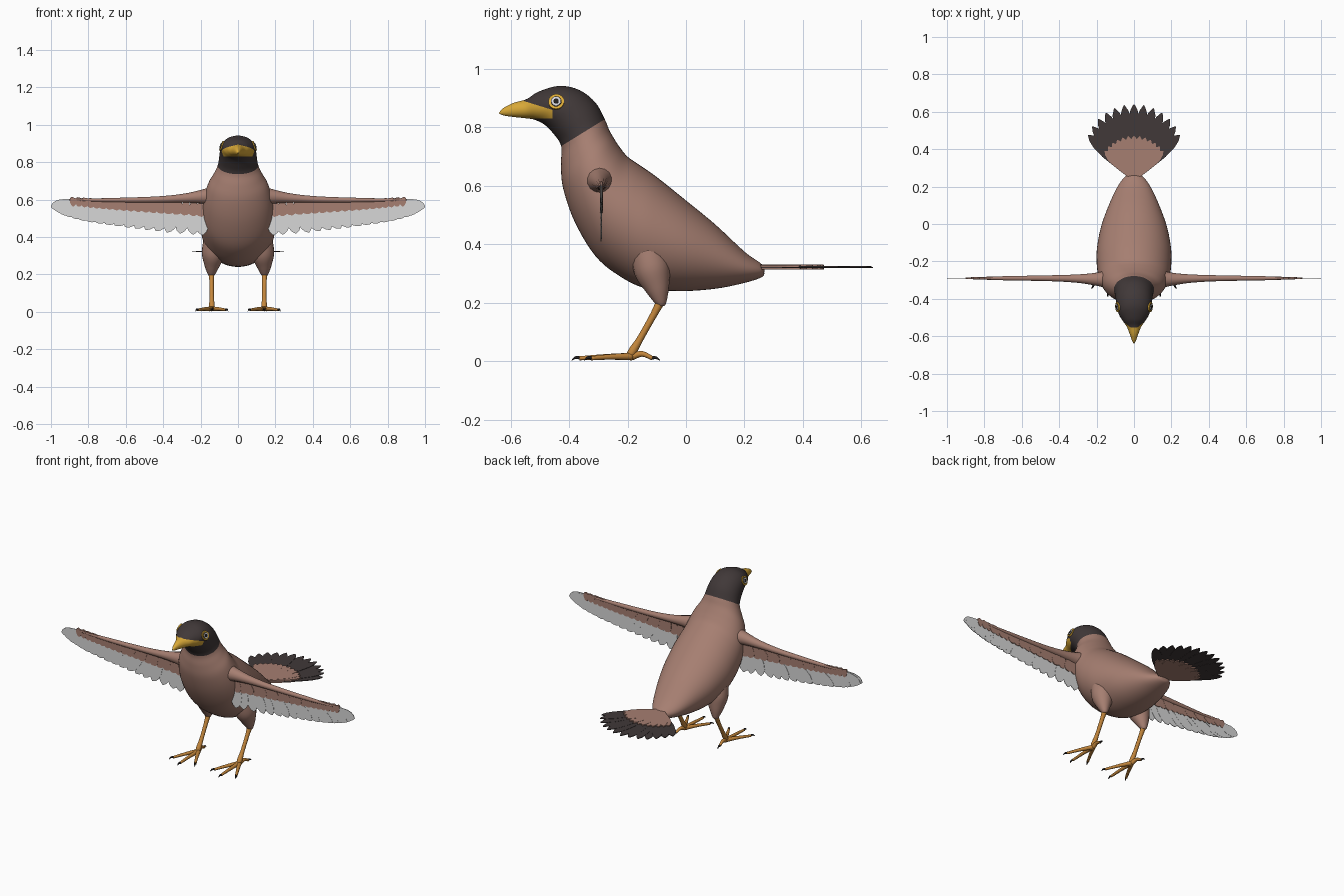
import bpy, bmesh, math
from mathutils import Vector
from mathutils.bvhtree import BVHTree

if "Cube" in bpy.data.objects:
    bpy.data.objects.remove(bpy.data.objects["Cube"])


def material(name, rgb):
    m = bpy.data.materials.new(name)
    m.diffuse_color = (*rgb, 1)
    m.use_nodes = True
    m.node_tree.nodes["Principled BSDF"].inputs["Base Color"].default_value = m.diffuse_color
    return m


BROWN = material("brown plumage", (0.38, 0.21, 0.165))
DARK = material("dark plumage", (0.052, 0.040, 0.040))
WHITE = material("pale feather", (0.68, 0.68, 0.68))
YELLOW = material("yellow beak", (0.70, 0.40, 0.04))
ORANGE = material("orange leg", (0.55, 0.24, 0.045))
BLACK = material("black claw", (0.015, 0.013, 0.013))
IRIS = material("pale iris", (0.65, 0.66, 0.72))


def finish(bm, name, mats, mirror=False, smooth=True):
    bmesh.ops.recalc_face_normals(bm, faces=bm.faces)
    me = bpy.data.meshes.new(name)
    bm.to_mesh(me)
    bm.free()
    ob = bpy.data.objects.new(name, me)
    bpy.context.collection.objects.link(ob)
    for m in mats:
        me.materials.append(m)
    if mirror:
        ob.modifiers.new("Mirror", 'MIRROR').use_mirror_merge = False
    if smooth:
        me.shade_smooth()
    return ob


def spline(pts, sub):
    """Catmull-Rom through tuples of any length."""
    out, n = [], len(pts)
    for i in range(n - 1):
        a, b, c, d = (Vector(pts[min(max(k, 0), n - 1)]) for k in (i - 1, i, i + 1, i + 2))
        for s in range(sub):
            t = s / sub
            out.append(0.5 * (2 * b + (c - a) * t + (2 * a - 5 * b + 4 * c - d) * t * t
                              + (3 * b - a - 3 * c + d) * t ** 3))
    return out + [Vector(pts[-1])]


def loft(bm, rings, cap_start=True, cap_end=True):
    vs = [[bm.verts.new(p) for p in r] for r in rings]
    n = len(vs[0])
    for a, b in zip(vs, vs[1:]):
        for i in range(n):
            bm.faces.new((a[i], a[(i + 1) % n], b[(i + 1) % n], b[i]))
    if cap_start:
        bm.faces.new(vs[0])
    if cap_end:
        bm.faces.new(vs[-1])


def tube(bm, pts, sub=5, seg=14):
    """Tapered round tube through (x, y, z, radius) points."""
    path = spline(pts, sub)
    rings = []
    for i, p in enumerate(path):
        d = (path[min(i + 1, len(path) - 1)] - path[max(i - 1, 0)]).to_3d().normalized()
        u = d.cross(Vector((0.31, 0.2, 0.93) if abs(d.z) < 0.8 else (1, 0, 0))).normalized()
        v = d.cross(u)
        c = p.to_3d()
        rings.append([c + p[3] * (u * math.cos(a) + v * math.sin(a))
                      for a in (2 * math.pi * k / seg for k in range(seg))])
    loft(bm, rings)


LEAF = [(0, .35), (.25, .65), (.6, 1), (.8, .92), (.92, .6), (.98, .22), (1, .04)]


def feather(bm, root, tip, width, thick, place, lift=0):
    """Flat pointed leaf from root to tip (2D), put in space by place(u, v, w)."""
    r, d = Vector(root), Vector(tip) - Vector(root)
    n = Vector((-d.y, d.x)).normalized() * width / 2
    line = [r + d * s + n * w for s, w in LEAF] + [r + d * s - n * w for s, w in reversed(LEAF)]
    loft(bm, [[place(p.x, p.y, lift + h) for p in line] for h in (-thick / 2, thick / 2)])


# Body, head and beak: (top y, top z, bottom y, bottom z, half width), tail to beak tip
SECTIONS = [
    (.268, .322, .268, .305, .012), (.252, .338, .26, .288, .045), (.2, .375, .2, .268, .088),
    (.1, .468, .1, .248, .135), (0, .55, -.02, .24, .175), (-.1, .63, -.14, .25, .197),
    (-.16, .672, -.23, .293, .2), (-.2, .70, -.31, .36, .195), (-.225, .73, -.38, .475, .182),
    (-.245, .76, -.42, .59, .16), (-.262, .79, -.428, .67, .13), (-.278, .828, -.427, .736, .108),
    (-.31, .885, -.455, .78, .1), (-.365, .928, -.485, .81, .094), (-.434, .942, -.515, .825, .083),
    (-.505, .922, -.53, .829, .06), (-.545, .897, -.555, .832, .038), (-.59, .884, -.592, .836, .022),
    (-.625, .866, -.62, .84, .011), (-.64, .85, -.638, .846, .002)]
SUB, SEG = 5, 48
rings = []
for ty, tz, by, bz, w in spline(SECTIONS, SUB):
    c, h = Vector((0, (ty + by) / 2, (tz + bz) / 2)), Vector((0, (ty - by) / 2, (tz - bz) / 2))
    rings.append([c + h * math.cos(a) + Vector((w * math.sin(a), 0, 0))
                  for a in (2 * math.pi * k / SEG for k in range(SEG))])
neck = 11 * SUB

bm = bmesh.new()
loft(bm, rings[:neck + 1], cap_end=False)
finish(bm, "body", [BROWN])

# Head: cut clean edges for the beak and gape, then colour inside them
bm = bmesh.new()
loft(bm, rings[neck:], cap_start=False)
slope = Vector((0, .03, .097))
for co, no in (((0, -.457, .86), slope), ((0, -.457, 0), (0, 1, 0)),
               ((0, 0, .83), (0, 0, 1)), ((0, -.554, 0), (0, 1, 0))):
    bmesh.ops.bisect_plane(bm, geom=bm.verts[:] + bm.edges[:] + bm.faces[:], dist=1e-5,
                           plane_co=co, plane_no=no)
for f in bm.faces:
    p = f.calc_center_median()
    gape = p.y < -.457 and p.z > .83 and (p - Vector((0, -.457, .86))).dot(slope) < 0
    f.material_index = int(gape or p.y < -.554)
tree = BVHTree.FromBMesh(bm)
finish(bm, "head_and_beak", [DARK, YELLOW])

# Eyes: stacked thin discs lying on the head surface
spot, normal, _, _ = tree.ray_cast(Vector((.5, -.444, .888)), Vector((-1, 0, 0)))
normal = normal if normal.x > 0 else -normal
for name, r, top, mat in (("eye_ring", .027, .003, YELLOW), ("eye_rim", .0185, .0045, BLACK),
                          ("eye_iris", .016, .006, IRIS), ("eye_pupil", .009, .0075, BLACK)):
    bm = bmesh.new()
    u = normal.cross(Vector((0, 0, 1))).normalized()
    v = normal.cross(u)
    loft(bm, [[spot + normal * h + r * (u * math.cos(a) + v * math.sin(a))
               for a in (2 * math.pi * k / 28 for k in range(28))] for h in (-.005, top)])
    finish(bm, name, [mat], mirror=True, smooth=False)

# Wings: arm, pale flight feathers and brown coverts in an upright plane
bm = bmesh.new()
tube(bm, [(.12, -.295, .62, .055), (.2, -.295, .615, .036), (.3, -.292, .607, .023),
          (.45, -.29, .6, .016), (.7, -.29, .597, .011), (.9, -.29, .599, .004)])
finish(bm, "wing_arm", [BROWN], mirror=True)


def on_wing(u, v, w):
    return Vector((u, -.29 + w, v))


tips = spline([(.19, .41), (.38, .425), (.55, .447), (.71, .47), (.85, .495), (.95, .527), (1, .56)], 3)
flight, coverts = bmesh.new(), bmesh.new()
for i, tip in enumerate(tips):
    t = i / (len(tips) - 1)
    root = Vector((.2 + .66 * t, .595))
    feather(flight, root, tip, .072 - .016 * t, .003, on_wing, (i % 3 - 1) * .001)
    feather(coverts, root, root.lerp(tip, .47 - .2 * t), .062 - .01 * t, .010, on_wing, (i % 2) * .001)
finish(flight, "flight_feathers", [WHITE], mirror=True, smooth=False)
finish(coverts, "wing_coverts", [BROWN], mirror=True, smooth=False)


# Tail: flat fan, dark feathers under a thicker brown base
def on_tail(u, v, w):
    return Vector((u, v, .322 + w))


dark_fan, brown_fan = bmesh.new(), bmesh.new()
pivot = Vector((0, .24))
for i in range(13):
    k = (i - 6) / 6
    a = math.radians(46) * k
    d = Vector((math.sin(a), math.cos(a)))
    feather(dark_fan, pivot, pivot + d * (.4 - .06 * k * k), .064, .004, on_tail, (i % 3 - 1) * .001)
    feather(brown_fan, pivot, pivot + d * (.232 - .015 * k * k), .05, .016, on_tail, (i % 2) * .001)
finish(dark_fan, "tail_feathers", [DARK], smooth=False)
finish(brown_fan, "tail_coverts", [BROWN], smooth=False)

# Legs: feathered thigh, shank, four toes with dark claws
bm = bmesh.new()
tube(bm, [(.125, -.13, .38, .06), (.132, -.115, .31, .062), (.139, -.098, .25, .042),
          (.142, -.087, .205, .022), (.142, -.086, .19, .012)], seg=20)
finish(bm, "thigh", [BROWN], mirror=True)

legs, claws = bmesh.new(), bmesh.new()
tube(legs, [(.142, -.084, .21, .016), (.141, -.11, .16, .012), (.14, -.155, .08, .0115),
            (.14, -.182, .035, .015), (.14, -.195, .014, .012)])
for ex, ey in ((.14, -.365), (.215, -.325), (.065, -.325), (.15, -.115)):
    s, e = Vector((.14, -.185, .016)), Vector((ex, ey, .01))
    m = s.lerp(e, .5) + Vector((0, 0, .012 if ey > -.2 else .002))
    d = (e - s).normalized()
    c = e + d * .026
    tube(legs, [(*s, .013), (*m, .0095), (*e, .007)])
    tube(claws, [(*(e - d * .006), .006), (*(e + d * .012 + Vector((0, 0, .003))), .005),
                 (c.x, c.y, .003, .001)], sub=4, seg=8)
finish(legs, "legs_and_toes", [ORANGE], mirror=True)
finish(claws, "claws", [BLACK], mirror=True)
